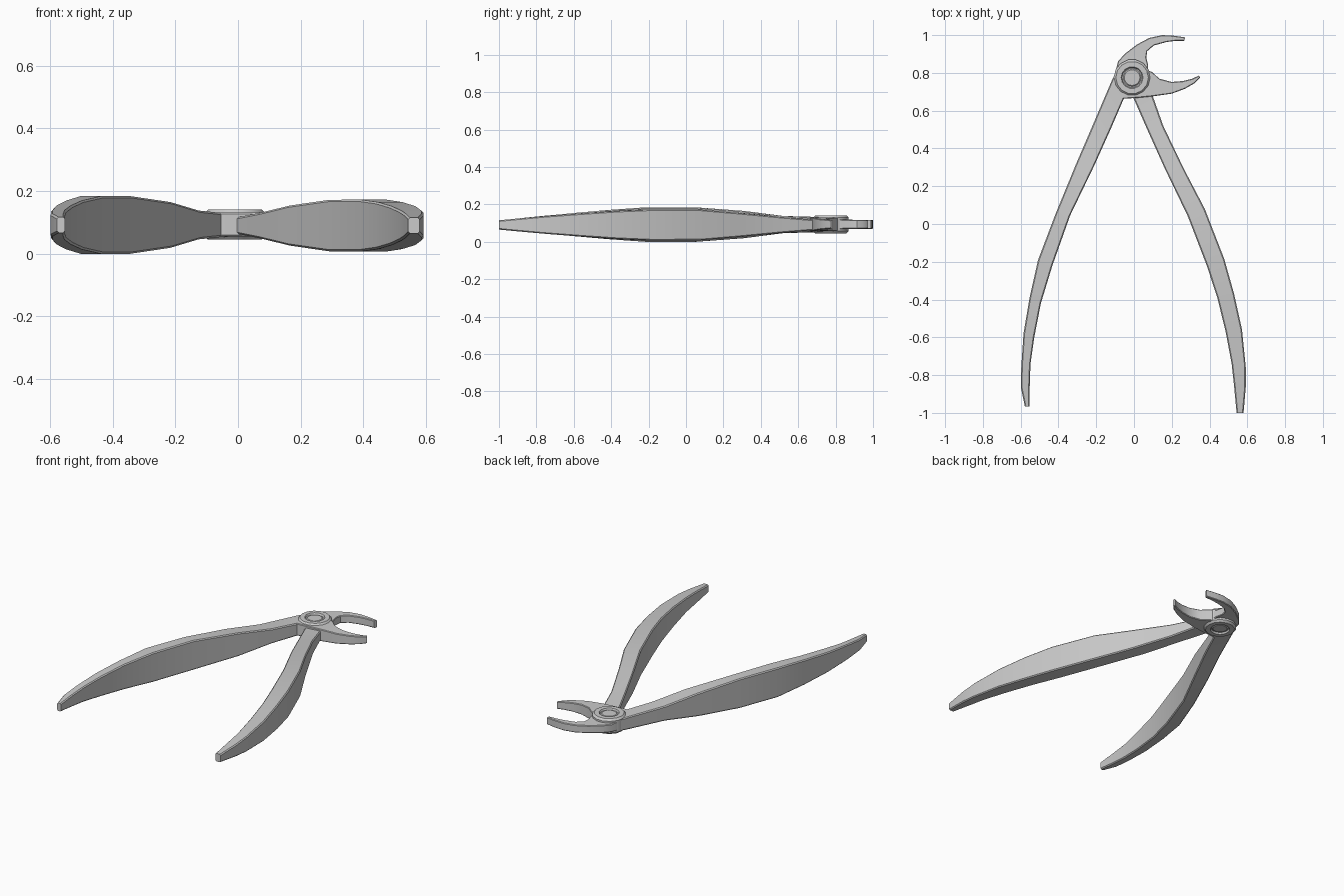
import bpy, bmesh, math


def finish(name, bm):
    bmesh.ops.remove_doubles(bm, verts=bm.verts, dist=1e-5)
    bmesh.ops.recalc_face_normals(bm, faces=bm.faces)
    mesh = bpy.data.meshes.new(name)
    bm.to_mesh(mesh)
    bm.free()
    ob = bpy.data.objects.new(name, mesh)
    bpy.context.collection.objects.link(ob)
    bpy.ops.object.select_all(action='DESELECT')
    ob.select_set(True)
    bpy.context.view_layer.objects.active = ob
    bpy.ops.object.shade_smooth_by_angle(angle=math.radians(28))
    return ob


def loft(name, rows, zc, c=0.006):
    """Rows of (outer x, y, inner x, y, half height), chamfered box sections."""
    bm = bmesh.new()
    rings = []
    for ox, oy, ix, iy, h in rows:
        w = math.hypot(ix - ox, iy - oy)
        t = min(c / w, 0.3)
        section = [(0, -h + c), (t, -h), (1 - t, -h), (1, -h + c),
                   (1, h - c), (1 - t, h), (t, h), (0, h - c)]
        rings.append([bm.verts.new((ox + (ix - ox) * f, oy + (iy - oy) * f, zc + z))
                      for f, z in section])
    for a, b in zip(rings, rings[1:]):
        for i in range(8):
            j = (i + 1) % 8
            bm.faces.new((a[i], a[j], b[j], b[i]))
    bm.faces.new(rings[0])
    bm.faces.new(rings[-1])
    return finish(name, bm)


def lathe(name, profile, cx, cy, sides):
    bm = bmesh.new()
    vs = [bm.verts.new((cx + r, cy, z)) for r, z in profile]
    es = [bm.edges.new(p) for p in zip(vs, vs[1:])]
    bmesh.ops.spin(bm, geom=vs + es, cent=(cx, cy, 0), axis=(0, 0, 1),
                   angle=2 * math.pi, steps=sides, use_duplicate=False)
    return finish(name, bm)


# Left handle, thin at the tip, deep in the grip
loft("left_handle", [
    (-0.578, -0.965, -0.552, -0.965, 0.025),
    (-0.598, -0.87, -0.552, -0.86, 0.036),
    (-0.597, -0.76, -0.548, -0.74, 0.047),
    (-0.585, -0.58, -0.528, -0.60, 0.062),
    (-0.553, -0.39, -0.493, -0.42, 0.078),
    (-0.508, -0.19, -0.432, -0.22, 0.092),
    (-0.415, 0.055, -0.338, 0.045, 0.092),
    (-0.31, 0.31, -0.21, 0.31, 0.073),
    (-0.22, 0.52, -0.12, 0.51, 0.046),
    (-0.115, 0.765, -0.055, 0.662, 0.039),
    (-0.09, 0.82, 0.02, 0.70, 0.036)], 0.0965)

# Right handle
loft("right_handle", [
    (0.580, -1.0, 0.543, -1.0, 0.025),
    (0.592, -0.86, 0.530, -0.86, 0.038),
    (0.592, -0.76, 0.517, -0.74, 0.047),
    (0.572, -0.56, 0.485, -0.57, 0.062),
    (0.53, -0.37, 0.441, -0.39, 0.075),
    (0.478, -0.185, 0.385, -0.22, 0.083),
    (0.375, 0.08, 0.285, 0.04, 0.082),
    (0.265, 0.29, 0.16, 0.30, 0.064),
    (0.155, 0.52, 0.07, 0.50, 0.042),
    (0.095, 0.69, 0.0, 0.66, 0.028),
    (0.06, 0.76, -0.04, 0.74, 0.025)], 0.0945)

# Upper hooked jaw
loft("upper_jaw", [
    (-0.105, 0.78, 0.075, 0.77, 0.030),
    (-0.085, 0.86, 0.075, 0.84, 0.025),
    (-0.05, 0.90, 0.065, 0.88, 0.024),
    (0.015, 0.95, 0.07, 0.915, 0.024),
    (0.08, 0.985, 0.105, 0.945, 0.024),
    (0.15, 1.0, 0.17, 0.963, 0.024),
    (0.21, 0.997, 0.215, 0.969, 0.024),
    (0.272, 0.988, 0.265, 0.97, 0.023)], 0.098, 0.004)

# Lower pointed jaw
loft("lower_jaw", [
    (-0.055, 0.663, -0.08, 0.80, 0.038),
    (0.02, 0.668, 0.03, 0.83, 0.038),
    (0.10, 0.676, 0.095, 0.805, 0.037),
    (0.15, 0.683, 0.135, 0.769, 0.035),
    (0.20, 0.69, 0.20, 0.752, 0.032),
    (0.27, 0.716, 0.26, 0.757, 0.028),
    (0.32, 0.745, 0.31, 0.77, 0.025),
    (0.35, 0.776, 0.343, 0.786, 0.022)], 0.098, 0.004)

# Pivot boss and the recessed rivet head, same on both sides
Z = 0.0975
half = [(0.052, 0.036), (0.058, 0.048), (0.086, 0.048), (0.097, 0.036)]
lathe("pivot_boss", [(0, Z + 0.036)] + [(r, Z + z) for r, z in half]
      + [(r, Z - z) for r, z in reversed(half)] + [(0, Z - 0.036)], -0.01, 0.775, 14)
head = [(0, 0.043), (0.041, 0.043), (0.047, 0.038)]
lathe("rivet", [(r, Z + z) for r, z in head]
      + [(r, Z - z) for r, z in reversed(head)], -0.01, 0.775, 32)

# Rest the whole tool on z = 0
low = min(v.co.z for o in bpy.data.objects for v in o.data.vertices)
for o in bpy.data.objects:
    for v in o.data.vertices:
        v.co.z -= low
